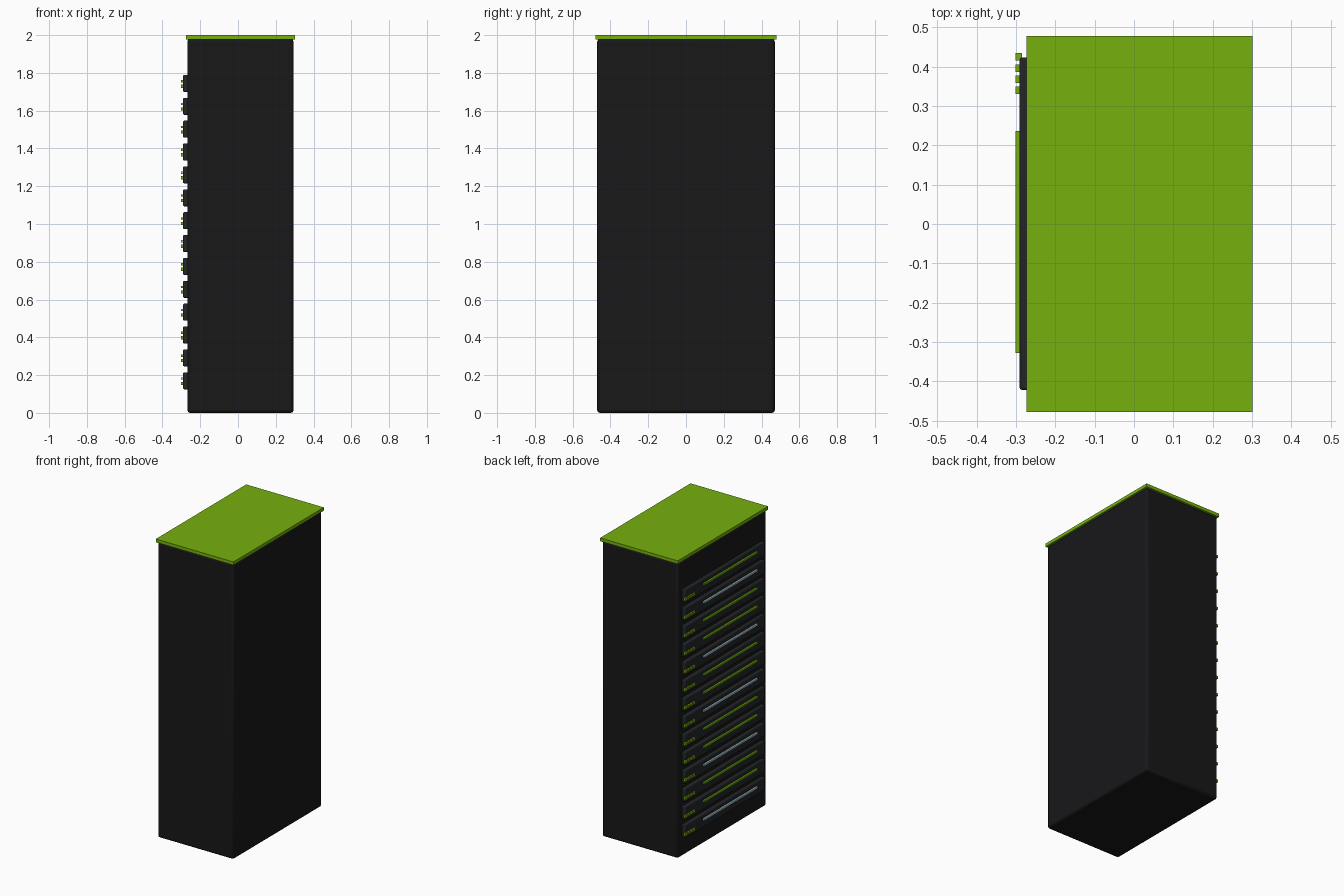
import bpy

if "Cube" in bpy.data.objects:
    bpy.data.objects.remove(bpy.data.objects["Cube"])


def material(name, rgb):
    m = bpy.data.materials.new(name)
    m.diffuse_color = (*rgb, 1)
    m.use_nodes = True
    m.node_tree.nodes["Principled BSDF"].inputs["Base Color"].default_value = m.diffuse_color
    return m


BLACK = material("black_metal", (0.009, 0.009, 0.010))
DARK = material("dark_panel", (0.017, 0.018, 0.021))
GREEN = material("green", (0.18, 0.44, 0.004))
SILVER = material("pale_blue", (0.42, 0.58, 0.68))


def box(name, x, y, z, mat, bevel=0.0, segments=2):
    """Box spanning the (min, max) ranges x, y and z."""
    spans = (x, y, z)
    bpy.ops.mesh.primitive_cube_add(size=1, location=[(a + b) / 2 for a, b in spans])
    ob = bpy.context.object
    ob.name = name
    ob.scale = [b - a for a, b in spans]
    bpy.ops.object.transform_apply(location=False, rotation=False, scale=True)
    ob.data.materials.append(mat)
    if bevel:
        mod = ob.modifiers.new("rounded_edges", "BEVEL")
        mod.width = bevel
        mod.segments = segments
        bpy.ops.object.shade_smooth_by_angle()
    return ob


# Cabinet and coloured lid
box("cabinet", (-0.268, 0.294), (-0.47, 0.47), (0, 1.98), BLACK, 0.014)
box("lid", (-0.274, 0.301), (-0.478, 0.478), (1.978, 2.0), GREEN)

# Stack of server units on the left side
for i in range(14):
    zc = 0.170 + i * 0.1211
    box(f"server_panel_{i}", (-0.291, -0.26), (-0.422, 0.424),
        (zc - 0.045, zc + 0.045), DARK, 0.006)

    # Light strip, every third one pale
    box(f"light_strip_{i}", (-0.302, -0.285), (-0.328, 0.236),
        (zc + 0.006, zc + 0.018), SILVER if i % 3 == 0 else GREEN)

    # Row of status lights
    for j in range(4):
        yc = 0.340 + j * 0.0283
        box(f"status_light_{i}_{j}", (-0.302, -0.285), (yc - 0.0095, yc + 0.0095),
            (zc - 0.023, zc - 0.006), GREEN)
